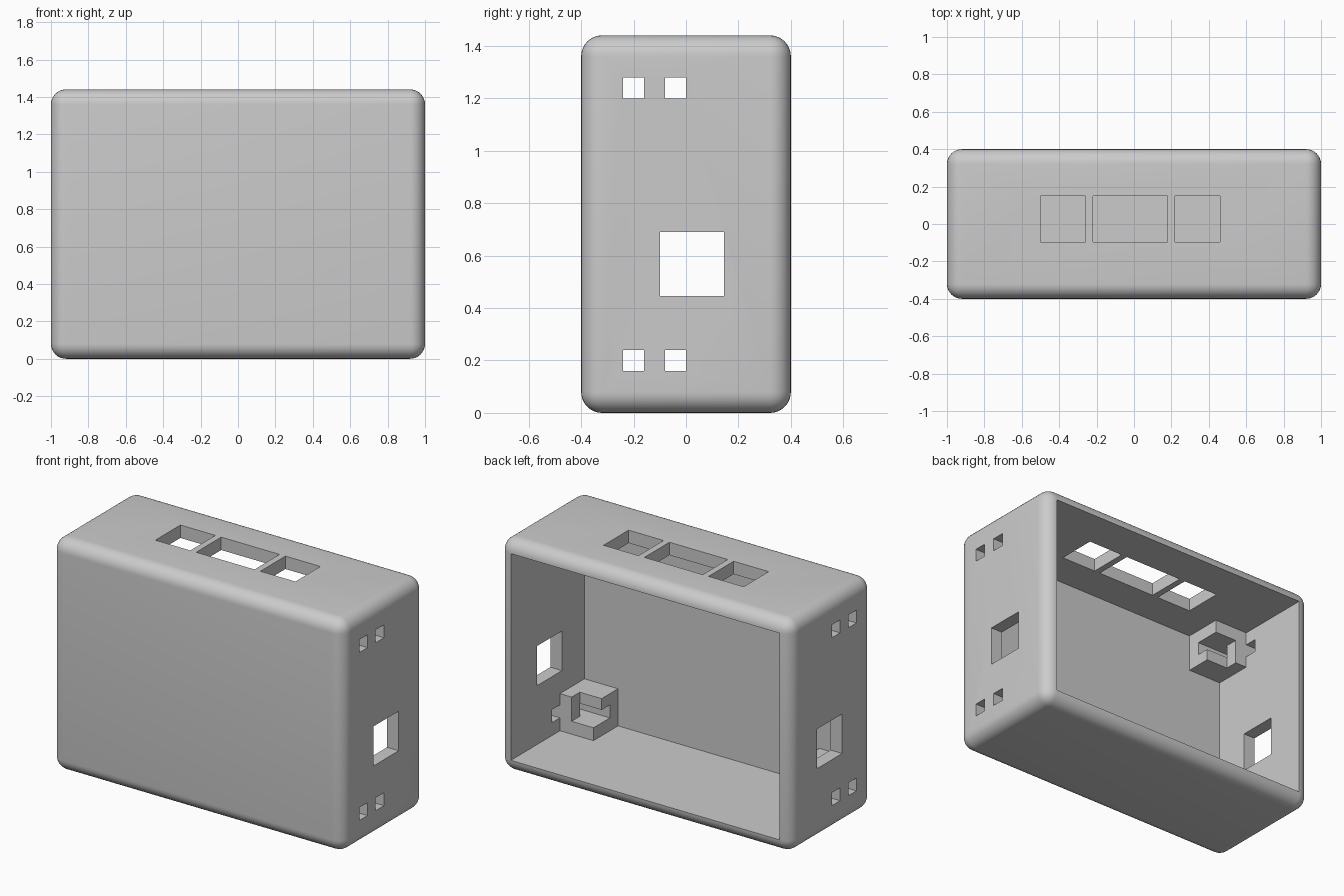
import bpy
import bmesh
from mathutils import Matrix, Vector

old = bpy.data.objects.get("Cube")
if old:
    bpy.data.objects.remove(old, do_unlink=True)

WIDTH, DEPTH, HEIGHT = 2.0, 0.8, 1.44
WALL = 0.08
MID_Z = HEIGHT / 2

grey = bpy.data.materials.new("light_grey")
grey.use_nodes = True
grey.diffuse_color = (0.6, 0.6, 0.6, 1)
shader = next(n for n in grey.node_tree.nodes if n.type == 'BSDF_PRINCIPLED')
shader.inputs["Base Color"].default_value = grey.diffuse_color


def add_box(bm, xs, ys, zs):
    """Add a box spanning the given (low, high) ranges."""
    low, high = (Vector(p) for p in zip(xs, ys, zs))
    place = Matrix.Translation((low + high) / 2) @ Matrix.Diagonal((high - low).to_4d())
    return bmesh.ops.create_cube(bm, size=1, matrix=place)["verts"]


def make_object(name, bm):
    bmesh.ops.recalc_face_normals(bm, faces=bm.faces)
    mesh = bpy.data.meshes.new(name)
    bm.to_mesh(mesh)
    bm.free()
    mesh.materials.append(grey)
    obj = bpy.data.objects.new(name, mesh)
    bpy.context.collection.objects.link(obj)
    return obj


# Rounded shell, with the flat back face pushed in to form the cavity
bm = bmesh.new()
add_box(bm, (-WIDTH / 2, WIDTH / 2), (-DEPTH / 2, DEPTH / 2), (0, HEIGHT))
bmesh.ops.bevel(bm, geom=list(bm.edges), offset=WALL, segments=8,
                profile=0.5, affect='EDGES')
back = max(bm.faces, key=lambda f: f.calc_center_median().y + f.normal.y * f.calc_area())
inner = bmesh.ops.extrude_discrete_faces(bm, faces=[back])["faces"][0]
bmesh.ops.translate(bm, verts=inner.verts, vec=(0, WALL - DEPTH, 0))
case = make_object("case_shell", bm)

# Openings in the side walls and in the top
bm = bmesh.new()
through = (-1.2, 1.2)
add_box(bm, through, (-0.1, 0.145), (0.445, 0.69))
for z in (0.16, 1.2):
    for y in (-0.24, -0.08):
        add_box(bm, through, (y, y + 0.08), (z, z + 0.08))
for xs in ((-0.5, -0.26), (-0.22, 0.18), (0.22, 0.46)):
    add_box(bm, xs, (-0.095, 0.15), (1.2, 1.6))
cutter = make_object("opening_cutter", bm)
cutter.hide_render = True

cut = case.modifiers.new("openings", 'BOOLEAN')
cut.operation = 'DIFFERENCE'
cut.solver = 'EXACT'
cut.object = cutter
bpy.context.view_layer.update()
graph = bpy.context.evaluated_depsgraph_get()
result = bpy.data.meshes.new_from_object(case.evaluated_get(graph))
case.modifiers.clear()
case.data = result
bpy.data.objects.remove(cutter, do_unlink=True)

# Smooth the rounded edges, keep the openings crisp
bpy.ops.object.select_all(action='DESELECT')
case.select_set(True)
bpy.context.view_layer.objects.active = case
bpy.ops.object.shade_smooth_by_angle(angle=0.6)

# Slotted strap posts in the four inner corners: a C profile and an end plate
PROFILE = [(-0.32, 0.08), (-0.08, 0.08), (-0.08, 0.16), (-0.24, 0.16),
           (-0.24, 0.24), (-0.16, 0.24), (-0.16, 0.31), (-0.32, 0.31)]
for side, sx in (("left", 1), ("right", -1)):
    for level, sz in (("lower", 1), ("upper", -1)):
        bm = bmesh.new()
        face = bm.faces.new([bm.verts.new((0.69, y, z)) for y, z in PROFILE])
        end = bmesh.ops.extrude_face_region(bm, geom=[face], use_keep_orig=True)["geom"]
        bmesh.ops.translate(bm, vec=(0.23, 0, 0),
                            verts=[v for v in end if isinstance(v, bmesh.types.BMVert)])
        add_box(bm, (0.84, 0.92), (-0.16, -0.08), (0.16, 0.31))
        for v in bm.verts:
            v.co.x *= sx
            v.co.z = MID_Z + sz * (v.co.z - MID_Z)
        make_object(f"{level}_{side}_strap_post", bm)
